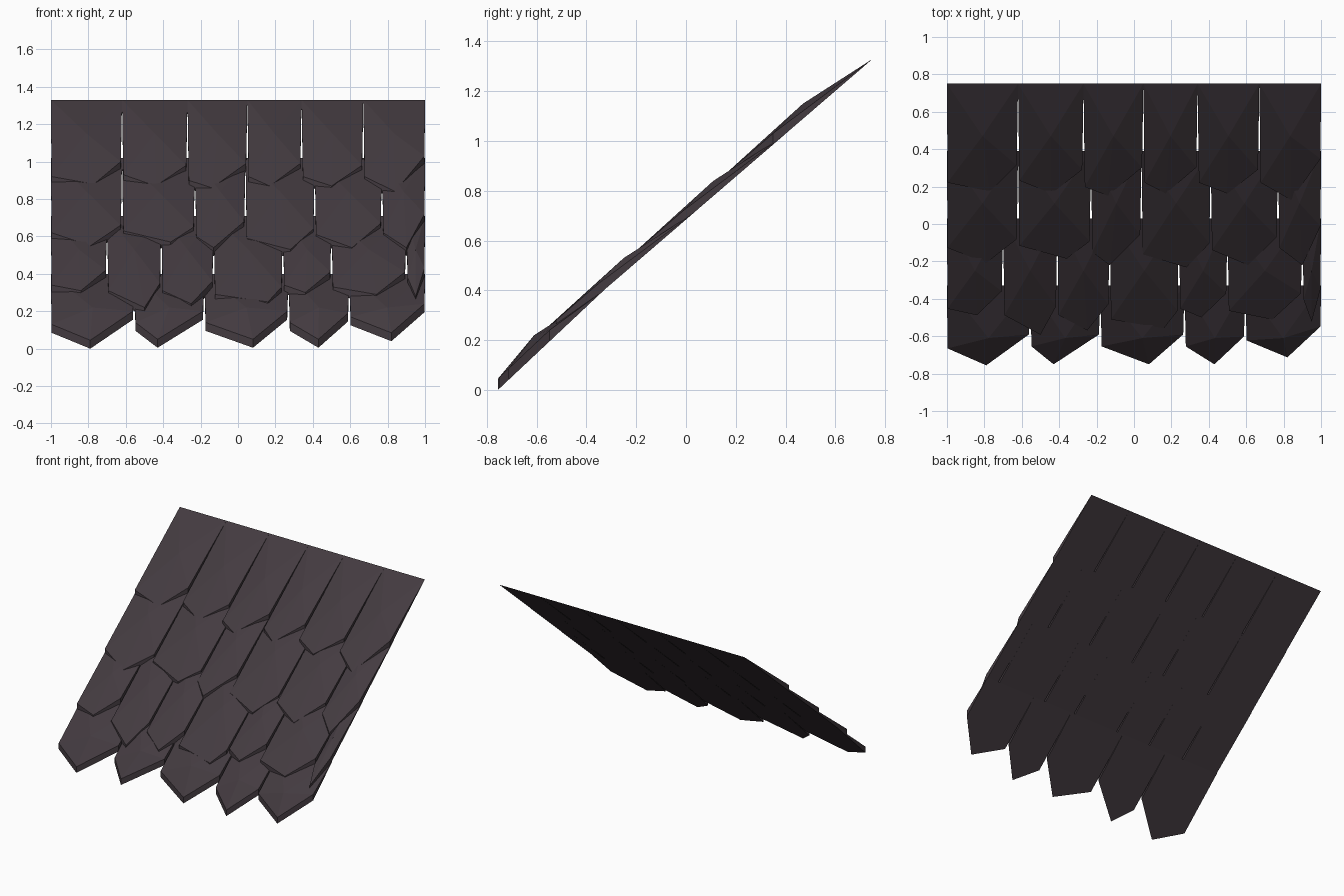
import bpy
import bmesh

if "Cube" in bpy.data.objects:
    bpy.data.objects.remove(bpy.data.objects["Cube"], do_unlink=True)

# Dark slate colour
slate = bpy.data.materials.new("dark_slate")
slate.use_nodes = True
colour = (0.056, 0.043, 0.051, 1)
slate.diffuse_color = colour
shader = next(n for n in slate.node_tree.nodes if n.type == "BSDF_PRINCIPLED")
shader.inputs["Base Color"].default_value = colour
shader.inputs["Roughness"].default_value = 0.9

THICK = 0.045
GAP = 0.007


def add_shingle(bm, top_y, top_z, slope, x0, x1, tip_x, heights):
    """A thin-topped wedge with a raised middle and a pointed, thick lower end."""
    left_z, tip_z, right_z = heights
    # Small gaps open towards the lower end
    lo_x0 = x0 + (GAP if x0 > -1 else 0.003)
    lo_x1 = x1 - (GAP if x1 < 1 else 0.003)
    back_l = bm.verts.new((x0, top_y, top_z))
    back_r = bm.verts.new((x1, top_y, top_z))
    uppers, lowers = [], []
    for x, z in ((lo_x0, left_z), (tip_x, tip_z), (lo_x1, right_z)):
        y = top_y - (top_z + THICK - z) / slope
        uppers.append(bm.verts.new((x, y, z)))
        lowers.append(bm.verts.new((x, y, z - THICK)))
    # Raised point on the upper face, fanned to the outline
    peak = bm.verts.new(((x0 + x1) / 2, top_y - 0.28, top_z - 0.18))
    outline = [back_r, back_l] + uppers
    for i, v in enumerate(outline):
        bm.faces.new((v, outline[(i + 1) % len(outline)], peak))
    # Underside, cut lower edges and thin sides
    bm.faces.new((back_l, back_r, lowers[2], lowers[1], lowers[0]))
    for i in range(2):
        bm.faces.new((uppers[i], lowers[i], lowers[i + 1], uppers[i + 1]))
    bm.faces.new((back_l, lowers[0], uppers[0]))
    bm.faces.new((back_r, uppers[2], lowers[2]))


def build_row(name, top_y, top_z, slope, shingles):
    bm = bmesh.new()
    x0 = -1
    for x1, tip_x, *heights in shingles:
        add_shingle(bm, top_y, top_z, slope, x0, x1, tip_x, heights)
        x0 = x1
    bmesh.ops.recalc_face_normals(bm, faces=bm.faces)
    mesh = bpy.data.meshes.new(name)
    bm.to_mesh(mesh)
    bm.free()
    mesh.materials.append(slate)
    bpy.context.collection.objects.link(bpy.data.objects.new(name, mesh))


# Each shingle: right edge, tip x, then left corner, tip and right corner heights
build_row("top_shingle_row", 0.75, 1.33, 0.86, [
    (-.62, -.77, .92, .88, 1), (-.27, -.44, .93, .87, .98),
    (.05, -.14, .9, .86, .99), (.34, .17, .92, .87, .99),
    (.67, .5, .92, .87, .98), (1, .84, .92, .84, 1.03)])
build_row("upper_shingle_row", 0.39, 1.02, 0.86, [
    (-.62, -.79, .62, .55, .66), (-.23, -.36, .63, .57, .65),
    (.04, -.13, .6, .54, .68), (.41, .28, .59, .53, .64),
    (.77, .61, .61, .54, .67), (1, .9, .62, .54, .72)])
build_row("lower_shingle_row", 0.03, 0.71, 0.86, [
    (-.7, -.84, .34, .31, .42), (-.41, -.5, .31, .22, .35),
    (-.13, -.25, .31, .24, .36), (.24, .16, .29, .25, .33),
    (.5, .36, .34, .3, .41), (.9, .74, .33, .29, .41),
    (1, .95, .38, .28, .43)])
build_row("bottom_shingle_row", -0.33, 0.4, 0.94, [
    (-.555, -.79, .13, .045, .2), (-.18, -.43, .14, .05, .2),
    (.27, .08, .14, .05, .2), (.595, .43, .14, .05, .19),
    (1, .82, .17, .085, .24)])
